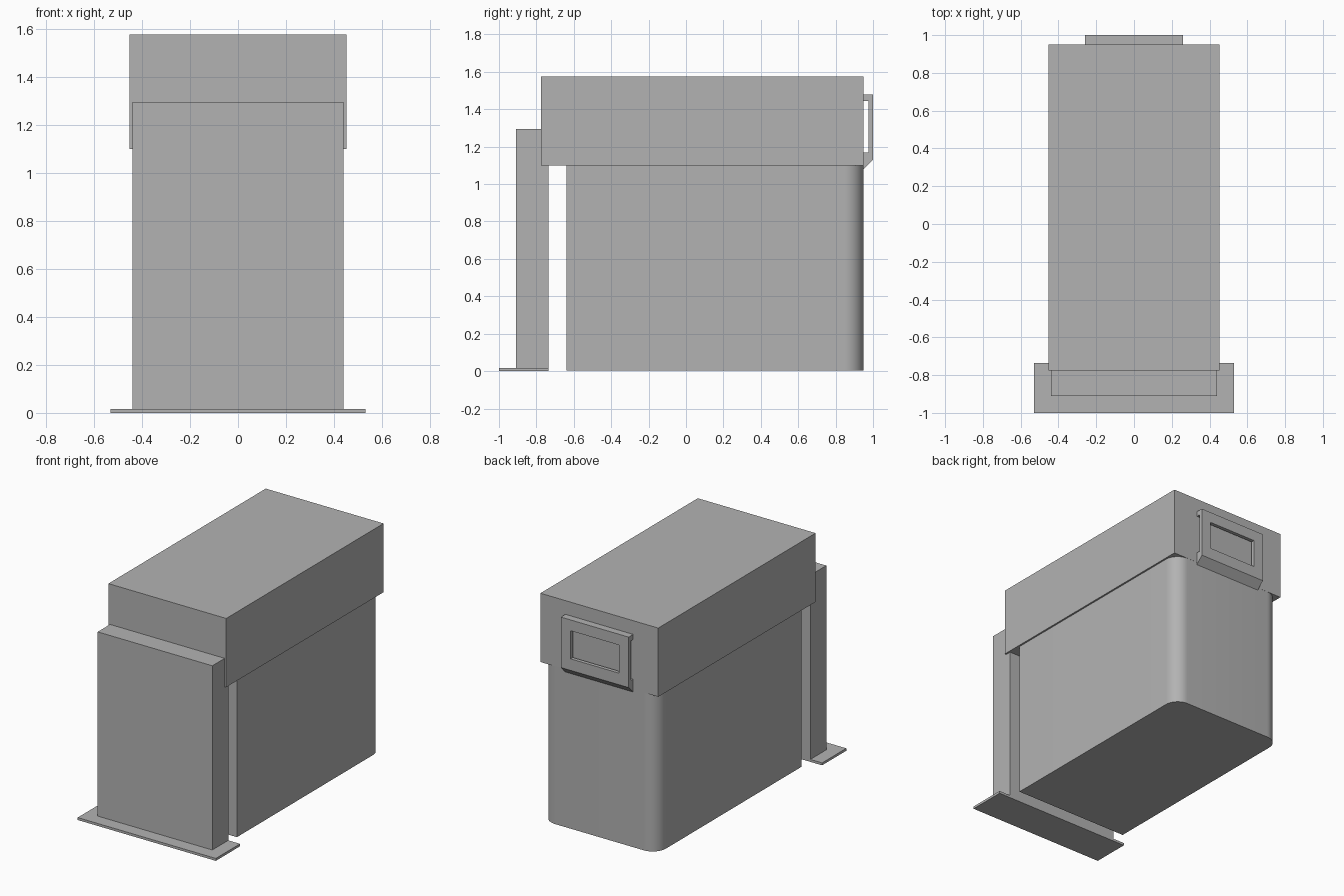
import bpy, bmesh, math

if "Cube" in bpy.data.objects:
    bpy.data.objects.remove(bpy.data.objects["Cube"])

grey = bpy.data.materials.new("mid_grey")
grey.diffuse_color = (0.45, 0.45, 0.45, 1)
grey.use_nodes = True
grey.node_tree.nodes["Principled BSDF"].inputs["Base Color"].default_value = grey.diffuse_color


def prism(name, outline, axis, lo, hi):
    """Extrude a 2D outline: axis 'Z' takes (x, y) points, axis 'X' takes (y, z) points."""
    bm = bmesh.new()
    place = (lambda p, d: (p[0], p[1], d)) if axis == "Z" else (lambda p, d: (d, p[0], p[1]))
    face = bm.faces.new([bm.verts.new(place(p, lo)) for p in outline])
    ext = bmesh.ops.extrude_face_region(bm, geom=[face])
    shift = (0, 0, hi - lo) if axis == "Z" else (hi - lo, 0, 0)
    bmesh.ops.translate(bm, vec=shift, verts=[g for g in ext["geom"] if isinstance(g, bmesh.types.BMVert)])
    bmesh.ops.recalc_face_normals(bm, faces=bm.faces)
    mesh = bpy.data.meshes.new(name)
    bm.to_mesh(mesh)
    bm.free()
    mesh.materials.append(grey)
    obj = bpy.data.objects.new(name, mesh)
    bpy.context.collection.objects.link(obj)
    return obj


def box(name, x, y0, y1, z0, z1):
    return prism(name, [(-x, y0), (x, y0), (x, y1), (-x, y1)], "Z", z0, z1)


# Floor plate, front panel and lid
box("floor_plate", 0.53, -1.0, -0.735, 0.0, 0.017)
box("front_panel", 0.44, -0.91, -0.735, 0.017, 1.295)
box("lid", 0.452, -0.775, 0.95, 1.098, 1.575)

# Body with rounded back corners
w, back, r, steps = 0.44, 0.949, 0.1, 12
arc = [(w - r + r * math.cos(a), back - r + r * math.sin(a))
       for a in (i * math.pi / 2 / steps for i in range(steps + 1))]
outline = [(-w, -0.64), (w, -0.64)] + arc + [(-x, y) for x, y in reversed(arc)]
body = prism("body", outline, "Z", 0.003, 1.098)
bpy.context.view_layer.objects.active = body
body.select_set(True)
bpy.ops.object.shade_smooth_by_angle(angle=math.radians(30))

# Back handle: C-shaped side profile, open at both ends
profile = [(0.95, 1.08), (1.0, 1.13), (1.0, 1.48), (0.95, 1.48),
           (0.95, 1.445), (0.975, 1.445), (0.975, 1.17), (0.95, 1.17)]
handle = prism("handle", profile, "X", -0.26, 0.26)

# Window through the handle plate
cutter = box("handle_window_cutter", 0.185, 0.96, 1.05, 1.21, 1.405)
cutter.hide_render = True
cutter.hide_set(True)
cut = handle.modifiers.new("window", "BOOLEAN")
cut.operation = "DIFFERENCE"
cut.solver = "EXACT"
cut.object = cutter
